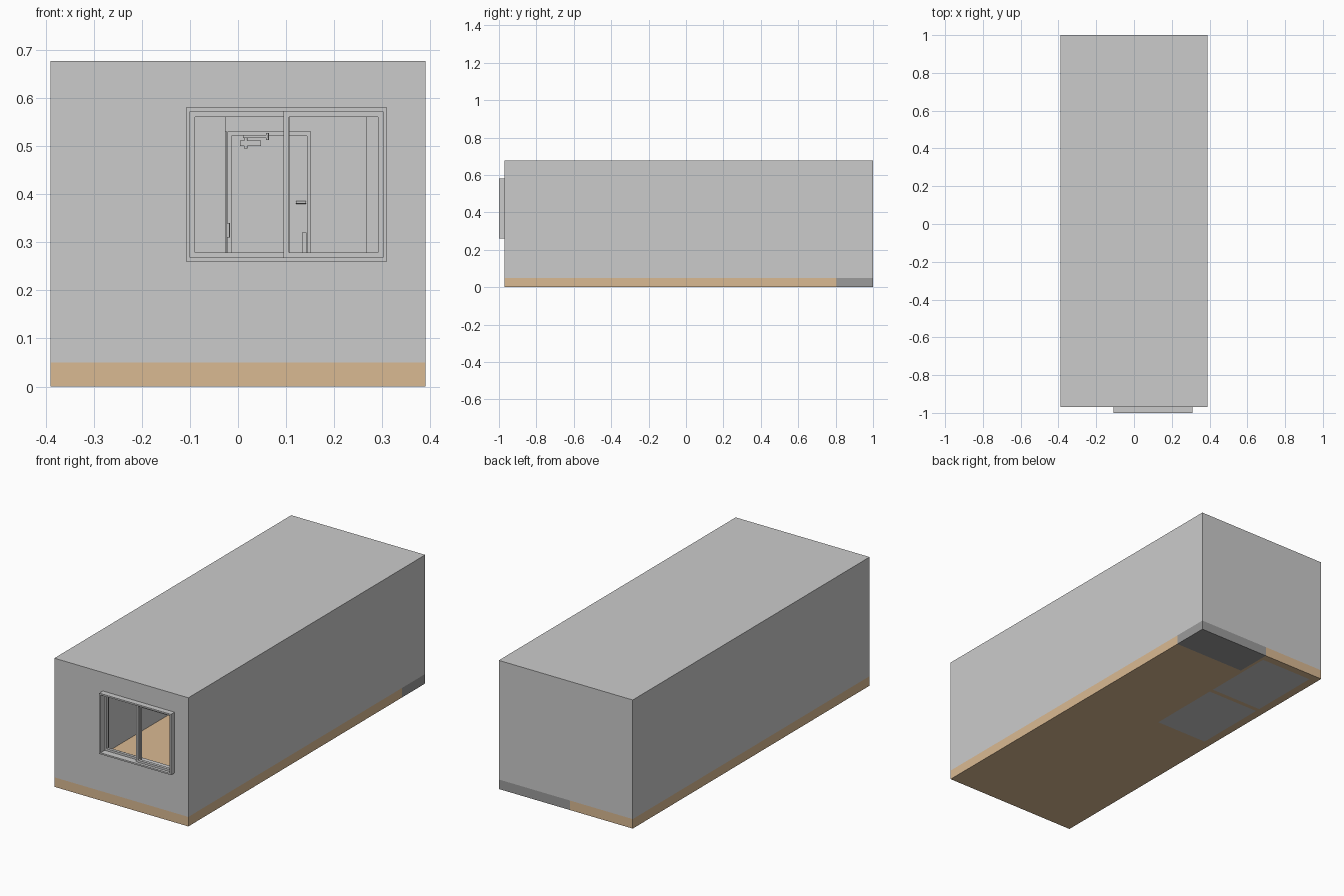
import bpy
import math

if "Cube" in bpy.data.objects:
    bpy.data.objects.remove(bpy.data.objects["Cube"])


def mat(name, rgb):
    m = bpy.data.materials.new(name)
    m.diffuse_color = (*rgb, 1)
    m.use_nodes = True
    m.node_tree.nodes["Principled BSDF"].inputs["Base Color"].default_value = m.diffuse_color
    return m


WOOD = mat("wood", (0.70, 0.49, 0.29))
DARK = mat("dark_tile", (0.33, 0.33, 0.33))


def box(name, x, y, z, material=None):
    """Box from (min, max) pairs on each axis."""
    bpy.ops.mesh.primitive_cube_add(size=1, location=[(a + b) / 2 for a, b in (x, y, z)])
    o = bpy.context.object
    o.name = name
    o.scale = [b - a for a, b in (x, y, z)]
    bpy.ops.object.transform_apply(location=False, rotation=False)
    if material:
        o.data.materials.append(material)
    return o


def rod(name, centre, radius, length, axis):
    rot = {'x': (0, math.pi / 2, 0), 'y': (math.pi / 2, 0, 0), 'z': (0, 0, 0)}[axis]
    bpy.ops.mesh.primitive_cylinder_add(vertices=16, radius=radius, depth=length,
                                        location=centre, rotation=rot)
    bpy.context.object.name = name
    bpy.ops.object.shade_smooth_by_angle()


def cut(target, *ranges):
    """Subtract a box from the target and remove the cutter."""
    cutter = box("cutter", *ranges)
    cutter.hide_render = True
    m = target.modifiers.new("cut", 'BOOLEAN')
    m.operation, m.solver, m.object = 'DIFFERENCE', 'EXACT', cutter
    bpy.context.view_layer.objects.active = target
    bpy.ops.object.modifier_apply(modifier=m.name)
    bpy.data.objects.remove(cutter)


def frame(name, x, y, z, w):
    """Rectangular ring facing the front, with border width w."""
    o = box(name, x, y, z)
    cut(o, (x[0] + w, x[1] - w), (y[0] - .1, y[1] + .1), (z[0] + w, z[1] - w))


FLOOR, CEIL, TOP = .05, .63, .677
BATHS = [("rear_bath", (.567, .96)), ("front_bath", (.14, .543))]

# Floor slab with tiled entrance and bathroom floors let in
floor = box("wood_floor", (-.39, .39), (-.97, 1), (0, FLOOR), WOOD)
cut(floor, (-.026, .5), (.805, 1.1), (-.1, .2))
box("entrance_floor", (-.026, .39), (.805, 1), (0, FLOOR), DARK)
for name, y in BATHS:
    cut(floor, (-.346, -.042), y, (-.1, .2))
    box(name + "_floor", (-.346, -.042), y, (0, FLOOR))

# Outer walls and roof as one hollow shell with a window opening
shell = box("walls_and_roof", (-.39, .39), (-.97, 1), (FLOOR, TOP))
cut(shell, (-.348, .348), (-.93, .96), (0, CEIL))
cut(shell, (-.100, .302), (-1.1, -.9), (.267, .572))

# Sliding window: outer frame and two staggered sashes
frame("window_frame", (-.108, .31), (-1, -.93), (.26, .58), .008)
frame("left_sash", (-.100, .107), (-.965, -.950), (.268, .572), .011)
frame("right_sash", (.095, .302), (-.985, -.970), (.268, .572), .011)

# Inner partitions around the bathrooms, and a closet beside the entrance
box("hall_partition", (-.042, -.026), (.12, .96), (FLOOR, CEIL))
box("bedroom_partition", (-.348, -.042), (.12, .14), (FLOOR, CEIL))
box("bath_partition", (-.348, -.042), (.543, .567), (FLOOR, CEIL))
box("closet", (.267, .348), (.45, .96), (FLOOR, CEIL))

# Bathroom doors with lever handles
for name, (a, b) in BATHS:
    mid = (a + b) / 2
    box(name + "_door", (-.026, -.023), (mid - .08, mid + .08), (FLOOR, .53))
    rod(name + "_handle", (-.020, mid - .065, .325), .003, .03, 'z')

# Entrance door with frame, pull handle, lock bar and closer
frame("entrance_door_frame", (-.022, .152), (.945, .96), (FLOOR, .53), .009)
box("entrance_door", (-.013, .143), (.950, .96), (FLOOR, .521))
box("door_pull", (.133, .142), (.935, .95), (.22, .32))
rod("door_lock", (.131, .94, .383), .003, .02, 'x')
box("closer_body", (.004, .048), (.93, .95), (.500, .512))
rod("closer_pivot", (.016, .935, .508), .004, .026, 'z')
box("closer_arm", (.01, .062), (.925, .931), (.517, .523))
rod("closer_bracket", (.061, .93, .52), .003, .014, 'z')
